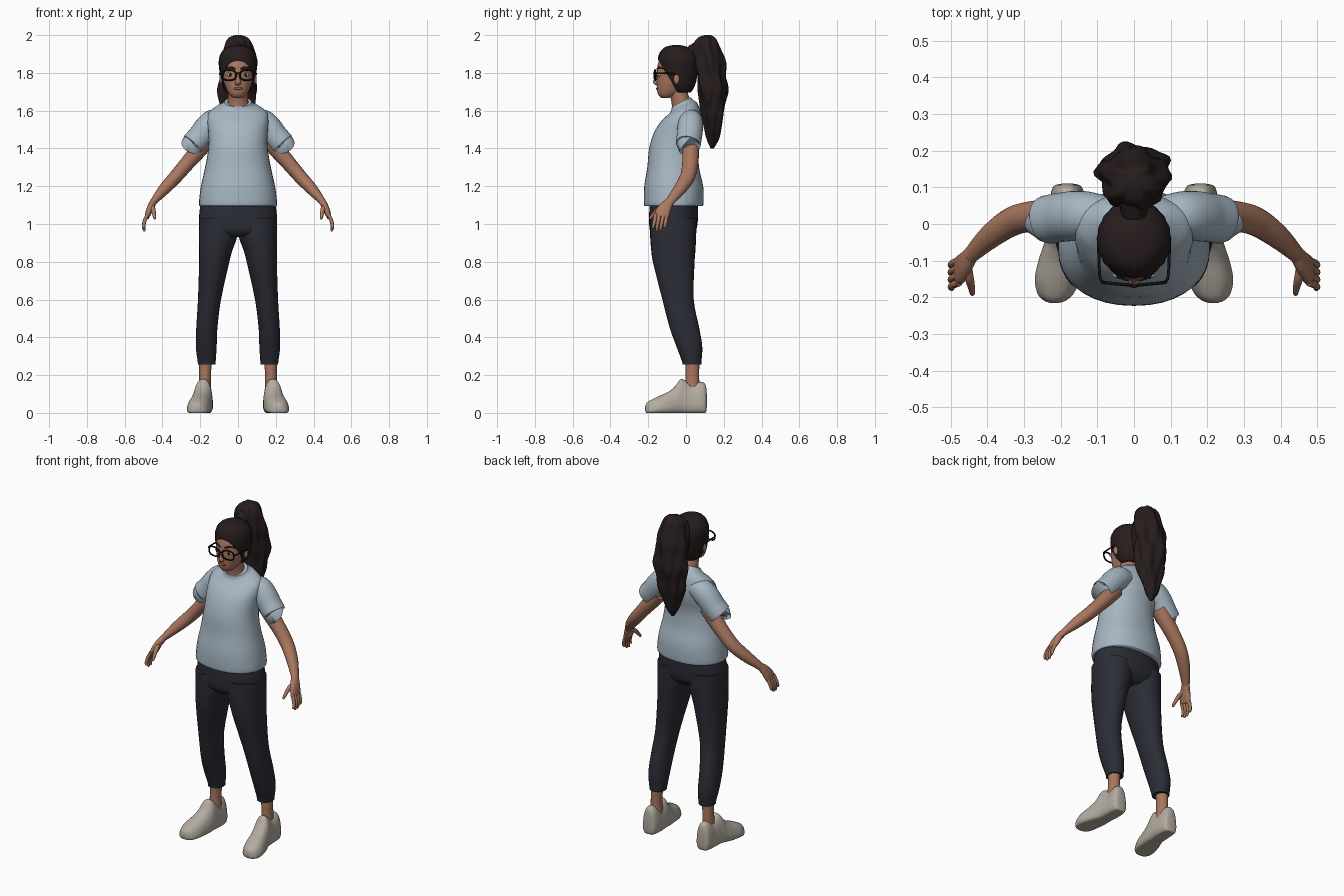
import bpy, bmesh, math
from mathutils import Vector, Matrix


def material(name, rgb):
    m = bpy.data.materials.new(name)
    m.diffuse_color = (*rgb, 1)
    return m


SKIN = material("skin", (0.40, 0.185, 0.115))
SHIRT = material("pale blue cotton", (0.385, 0.47, 0.545))
PANTS = material("dark navy", (0.024, 0.026, 0.036))
SHOE = material("beige", (0.45, 0.41, 0.35))
HAIR = material("dark brown hair", (0.020, 0.012, 0.012))
FRAME = material("black frame", (0.006, 0.006, 0.007))
WHITE = material("eye white", (0.6, 0.57, 0.54))
LIPS = material("lips", (0.27, 0.09, 0.07))


def finish(name, bm, mat, mirror=False, angle=50):
    bmesh.ops.recalc_face_normals(bm, faces=bm.faces)
    me = bpy.data.meshes.new(name)
    bm.to_mesh(me)
    bm.free()
    me.materials.append(mat)
    me.polygons.foreach_set("use_smooth", [True] * len(me.polygons))
    me.set_sharp_from_angle(angle=math.radians(angle))
    ob = bpy.data.objects.new(name, me)
    bpy.context.collection.objects.link(ob)
    if mirror:
        ob.modifiers.new("mirror", 'MIRROR')
    return ob


def smooth_rings(rings, steps):
    """Catmull-Rom interpolation of ring values."""
    out = []
    for i in range(len(rings) - 1):
        quad = [rings[max(i - 1, 0)], rings[i], rings[i + 1], rings[min(i + 2, len(rings) - 1)]]
        for k in range(steps):
            t = k / steps
            out.append([0.5 * (2 * b + (c - a) * t + (2 * a - 5 * b + 4 * c - d) * t * t
                               + (3 * b - a - 3 * c + d) * t ** 3) for a, b, c, d in zip(*quad)])
    return out + [list(rings[-1])]


def loft(rings, axis='PATH', sides=24, steps=4, power=2.0, taper=0.0, wave=None):
    """Rings are (x, y, z, radius_u, radius_v, tilt); axis sets the ring plane."""
    rings = smooth_rings([tuple(r) + (0,) * (6 - len(r)) for r in rings], steps)
    bm = bmesh.new()
    loops = []
    for i, (x, y, z, a, b, tilt) in enumerate(rings):
        c = Vector((x, y, z))
        if axis == 'Z':
            u, v = Vector((1, 0, 0)), Vector((0, 1, tilt))
        elif axis == 'Y':
            u, v = Vector((1, 0, 0)), Vector((0, 0, 1))
        else:
            p, q = rings[max(i - 1, 0)], rings[min(i + 1, len(rings) - 1)]
            t = (Vector(q[:3]) - Vector(p[:3])).normalized()
            ref = Vector((0, 1, 0)) if abs(t.y) < 0.9 else Vector((0, 0, 1))
            u = ref.cross(t).normalized()
            v = t.cross(u)
        loop = []
        for k in range(sides):
            th = 2 * math.pi * k / sides
            cu, sv = (math.copysign(abs(f) ** (2 / power), f) for f in (math.cos(th), math.sin(th)))
            r = wave(th, z) if wave else 1
            cu *= 1 - taper * sv
            loop.append(bm.verts.new(c + u * cu * max(a, 0.001) * r + v * sv * max(b, 0.001) * r))
        loops.append(loop)
    for A, B in zip(loops, loops[1:]):
        for k in range(sides):
            bm.faces.new((A[k], A[(k + 1) % sides], B[(k + 1) % sides], B[k]))
    bm.faces.new(loops[0])
    bm.faces.new(loops[-1])
    return bm


def ball(name, mat, loc, scale, mirror=False):
    bm = bmesh.new()
    bmesh.ops.create_uvsphere(bm, u_segments=16, v_segments=10, radius=1,
                              matrix=Matrix.LocRotScale(Vector(loc), None, Vector(scale)))
    return finish(name, bm, mat, mirror)


# Shirt body with a forward-sloping collar
finish("shirt_body", loft([
    (0, -.065, 1.095, .200, .152), (0, -.065, 1.11, .207, .158), (0, -.065, 1.20, .196, .156),
    (0, -.068, 1.30, .174, .137), (0, -.065, 1.40, .157, .130), (0, -.045, 1.48, .157, .126),
    (0, -.025, 1.54, .162, .110), (0, -.008, 1.59, .155, .085, .1), (0, -.010, 1.618, .118, .070, .3),
    (0, -.020, 1.632, .084, .057, .45), (0, -.025, 1.646, .072, .050, .5)],
    'Z', sides=36, power=2.2), SHIRT)

# Short sleeves
finish("sleeve", loft([
    (.07, .025, 1.555, .045, .05), (.125, .025, 1.540, .068, .064), (.165, .022, 1.508, .068, .068),
    (.20, .018, 1.465, .065, .067), (.235, .012, 1.425, .065, .066), (.237, .011, 1.423, .058, .059),
    (.230, .012, 1.431, .052, .053)], sides=28, power=2.1), SHIRT, True)

# Trousers: hips and legs
finish("trouser_hips", loft([
    (0, -.065, 1.13, .19, .125), (0, -.065, 1.08, .202, .129), (0, -.067, 1.0, .206, .128),
    (0, -.07, .96, .18, .118), (0, -.07, .93, .09, .09)], 'Z', sides=36, power=2.2), PANTS)
finish("trouser_leg", loft([
    (.105, -.067, 1.03, .10, .122), (.105, -.068, .94, .102, .122), (.118, -.067, .86, .088, .117),
    (.127, -.064, .79, .079, .109), (.151, -.042, .60, .061, .083), (.165, -.008, .45, .056, .078),
    (.168, .018, .35, .055, .068), (.166, .030, .275, .048, .052), (.166, .031, .255, .046, .050)],
    'Z', sides=28, power=2.15), PANTS, True)

# Ankles and shoes
finish("ankle", loft([(.175, .033, .09, .036, .042), (.175, .034, .18, .031, .036),
                      (.172, .034, .28, .034, .037)], 'Z', sides=20), SKIN, True)
shoe_sections = [  # y, centre x, half width, bottom, top
    (.110, .182, .015, .03, .10), (.103, .182, .036, -.005, .15), (.075, .181, .045, -.01, .165),
    (.03, .181, .047, -.01, .150), (-.015, .184, .049, -.01, .178), (-.035, .187, .051, -.01, .172),
    (-.06, .191, .054, -.01, .138), (-.10, .200, .058, -.01, .108), (-.15, .209, .059, -.01, .086),
    (-.19, .214, .047, -.01, .066), (-.208, .216, .030, -.003, .052), (-.216, .217, .010, .01, .035)]
bm = loft([(x, y, (lo + hi) / 2, w, (hi - lo) / 2) for y, x, w, lo, hi in shoe_sections],
          'Y', sides=28, power=2.6, taper=.22)
for v in bm.verts:
    v.co.z = max(v.co.z, 0)
finish("shoe", bm, SHOE, True)

# Arms and hands
finish("arm", loft([
    (.16, .025, 1.45, .045, .046), (.21, .025, 1.39, .044, .045), (.27, .022, 1.32, .039, .042),
    (.33, .008, 1.25, .036, .040), (.39, -.032, 1.185, .031, .034), (.444, -.083, 1.122, .019, .024),
    (.455, -.095, 1.10, .018, .025)], sides=20), SKIN, True)
finish("palm", loft([
    (.446, -.085, 1.12, .018, .022), (.460, -.105, 1.095, .018, .031), (.474, -.124, 1.06, .016, .039),
    (.482, -.132, 1.035, .011, .035)], sides=20, power=2.4), SKIN, True)
for i, finger in enumerate(("index", "middle", "ring", "little")):
    y, tip = -.160 + .020 * i, (.974, .960, .962, .978)[i]
    finish(finger + "_finger", loft([
        (.477, y, 1.055, .010, .010), (.493, y - .006, 1.02, .010, .010), (.500, y - .012, .99, .009, .009),
        (.496, y - .016, tip + .005, .007, .007), (.495, y - .016, tip, .002, .002)],
        sides=10, steps=3), SKIN, True)
finish("thumb", loft([
    (.457, -.105, 1.10, .012, .012), (.450, -.145, 1.080, .013, .013), (.444, -.172, 1.052, .010, .010),
    (.441, -.190, 1.030, .007, .007), (.440, -.193, 1.026, .002, .002)], sides=10, steps=3), SKIN, True)

# Neck and head
finish("neck", loft([(0, -.02, 1.58, .062, .056), (0, -.025, 1.64, .055, .051),
                     (0, -.042, 1.70, .052, .050), (0, -.05, 1.75, .052, .05)], 'Z'), SKIN)
finish("head", loft([
    (0, -.112, 1.667, .018, .018), (0, -.098, 1.676, .038, .043), (0, -.087, 1.695, .053, .064),
    (0, -.078, 1.72, .064, .076), (0, -.066, 1.755, .076, .089), (0, -.060, 1.80, .082, .095),
    (0, -.050, 1.85, .083, .098), (0, -.045, 1.90, .07, .08), (0, -.045, 1.93, .04, .05)],
    'Z', sides=32, power=2.1), SKIN)
finish("nose", loft([
    (0, -.149, 1.805, .008, .008), (0, -.155, 1.775, .009, .011), (0, -.159, 1.750, .015, .016),
    (0, -.154, 1.737, .013, .010), (0, -.150, 1.733, .004, .004)], 'Z', sides=14, steps=3), SKIN)
ball("ear", SKIN, (.089, -.050, 1.768), (.010, .016, .028), True)

# Eyes, brows and mouth
ball("eye", WHITE, (.040, -.140, 1.790), (.018, .008, .010), True)
ball("iris", HAIR, (.040, -.1465, 1.790), (.008, .003, .009), True)
finish("eyebrow", loft([(.014, -.153, 1.820, .004, .004), (.040, -.143, 1.829, .006, .005),
                        (.068, -.114, 1.821, .003, .003)], sides=8), HAIR, True)
ball("lips", LIPS, (0, -.150, 1.717), (.024, .008, .008))

# Glasses: rounded rims, bridge and temples
bm = bmesh.new()
N, M = 28, 8
grid = []
for i in range(N):
    a = 2 * math.pi * i / N
    ca, sa = (math.copysign(abs(f) ** .8, f) for f in (math.cos(a), math.sin(a)))
    row = []
    for j in range(M):
        b = 2 * math.pi * j / M
        r = .0045 * math.cos(b)
        x = .047 + (.037 + r) * ca
        row.append(bm.verts.new((x, -.168 + x * .10 + .0045 * math.sin(b), 1.788 + (.027 + r) * sa)))
    grid.append(row)
for i in range(N):
    for j in range(M):
        A, B = grid[i], grid[(i + 1) % N]
        bm.faces.new((A[j], B[j], B[(j + 1) % M], A[(j + 1) % M]))
finish("glasses_rim", bm, FRAME, True)
finish("glasses_bridge", loft([(-.013, -.167, 1.794, .004, .004), (0, -.170, 1.798, .004, .004),
                               (.013, -.167, 1.794, .004, .004)], sides=8), FRAME)
finish("glasses_temple", loft([(.083, -.160, 1.798, .005, .005), (.093, -.145, 1.798, .004, .004),
                               (.096, -.09, 1.797, .004, .004), (.097, -.05, 1.792, .004, .004)],
                              sides=8), FRAME, True)

# Swept-back hair, cut along the hairline by a sloping plane
bm = loft([
    (0, -.022, 1.695, .055, .045), (0, -.030, 1.715, .073, .068), (0, -.038, 1.75, .087, .090),
    (0, -.042, 1.80, .096, .102), (0, -.042, 1.85, .101, .108), (0, -.043, 1.89, .096, .102),
    (0, -.046, 1.92, .078, .083), (0, -.05, 1.938, .052, .056), (0, -.05, 1.947, .015, .02)],
    'Z', sides=40, wave=lambda th, z: 1 + .012 * math.cos(20 * th))
cut = bmesh.ops.bisect_plane(bm, geom=bm.verts[:] + bm.edges[:] + bm.faces[:], plane_co=(0, -.14, 1.857),
                             plane_no=(0, -1, -.6), clear_outer=True)
bmesh.ops.edgeloop_fill(bm, edges=[e for e in cut["geom_cut"] if isinstance(e, bmesh.types.BMEdge)])
finish("hair_cap", bm, HAIR)

# Hair tie and wavy ponytail
finish("hair_tie", loft([(0, .005, 1.90, .034, .034), (0, .035, 1.915, .036, .036),
                         (0, .07, 1.925, .045, .045)], sides=20), HAIR)


def strands(th, z):
    return 1 + .09 * math.cos(5 * th + 13 * z) + .05 * math.cos(9 * th - 17 * z) + .03 * math.sin(45 * z)


finish("ponytail", loft([
    (0, .115, 2.0, .015, .015), (0, .110, 1.985, .050, .045), (0, .108, 1.94, .075, .068),
    (0, .120, 1.87, .090, .078), (0, .133, 1.78, .095, .077), (0, .143, 1.70, .096, .073),
    (0, .141, 1.61, .086, .062), (-.003, .143, 1.52, .064, .047), (-.006, .142, 1.45, .038, .030),
    (-.008, .138, 1.40, .008, .008)], 'Z', sides=48, steps=6, wave=strands), HAIR)
